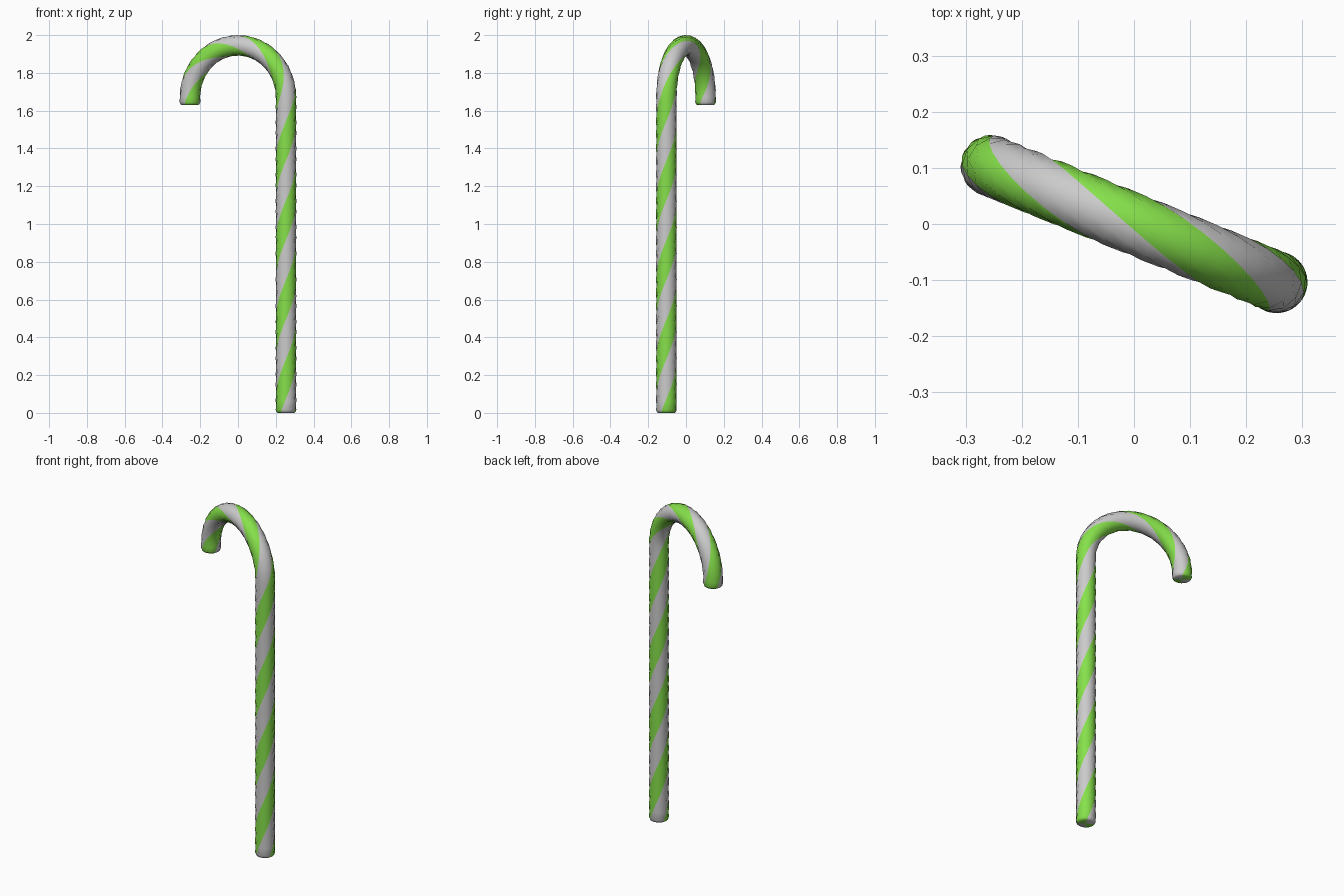
import bpy, bmesh
from math import sin, cos, pi, radians
from mathutils import Vector

if "Cube" in bpy.data.objects:
    bpy.data.objects.remove(bpy.data.objects["Cube"])

R_TUBE, R_HOOK = 0.055, 0.2745       # stick radius, hook bend radius
Z_BEND, Z_TIP = 1.671, 1.63          # start of the bend, height of the hook tip
PITCH = 0.84                         # length of one full stripe turn
SIDES = 12                           # three faces per stripe, four stripes
U = Vector((0.926, -0.378, 0)).normalized()   # hook plane direction
N = Vector((-U.y, U.x, 0))                    # across the hook plane
UP = Vector((0, 0, 1))
ARC = pi * R_HOOK
LENGTH = Z_BEND + ARC + (Z_BEND - Z_TIP)
T_GREEN = Z_BEND + R_HOOK * radians(72.5)     # a green stripe is outermost here


def frame(t):
    """Centre point and outward direction at length t along the stick."""
    if t <= Z_BEND:
        return U * R_HOOK + UP * t, U
    a = min((t - Z_BEND) / R_HOOK, pi)
    out = U * cos(a) + UP * sin(a)
    drop = max(0, t - Z_BEND - ARC)
    return out * R_HOOK + UP * (Z_BEND - drop), out


def material(name, color):
    m = bpy.data.materials.new(name)
    m.diffuse_color = color
    m.use_nodes = True
    m.node_tree.nodes["Principled BSDF"].inputs["Base Color"].default_value = m.diffuse_color
    return m


# Ring positions: rounded ends, straight shaft, bend
ends = [(0, 0.043), (0.004, 0.050), (0.016, R_TUBE)]
rings = list(ends)
rings += [(0.016 + (Z_BEND - 0.016) * i / 36, R_TUBE) for i in range(1, 37)]
rings += [(Z_BEND + ARC * i / 24, R_TUBE) for i in range(1, 25)]
rings += [(LENGTH - t, r) for t, r in reversed(ends)]

# Twisted tube whose edges follow the stripes
bm = bmesh.new()
loops = []
for t, r in rings:
    p, out = frame(t)
    start = 2 * pi * (t - T_GREEN) / PITCH - pi / 4
    loop = []
    for k in range(SIDES):
        a = start + 2 * pi * k / SIDES
        loop.append(bm.verts.new(p + (out * cos(a) + N * sin(a)) * r))
    loops.append(loop)


def stripe(k):
    return (k // (SIDES // 4)) % 2   # 0 green, 1 pale


for a, b in zip(loops, loops[1:]):
    for k in range(SIDES):
        j = (k + 1) % SIDES
        bm.faces.new((a[k], a[j], b[j], b[k])).material_index = stripe(k)

# End caps as fans so the stripes run into the centre
for loop, t in ((loops[0], 0), (loops[-1], LENGTH)):
    c = bm.verts.new(frame(t)[0])
    for k in range(SIDES):
        bm.faces.new((loop[k], loop[(k + 1) % SIDES], c)).material_index = stripe(k)
bmesh.ops.recalc_face_normals(bm, faces=bm.faces)

mesh = bpy.data.meshes.new("striped_candy_cane")
bm.to_mesh(mesh)
bm.free()
mesh.materials.append(material("green_stripe", (0.24, 0.75, 0.07, 1)))
mesh.materials.append(material("pale_stripe", (0.8, 0.8, 0.8, 1)))
cane = bpy.data.objects.new("striped_candy_cane", mesh)
bpy.context.collection.objects.link(cane)
bpy.context.view_layer.objects.active = cane
cane.select_set(True)
bpy.ops.object.shade_smooth_by_angle(angle=radians(50))
